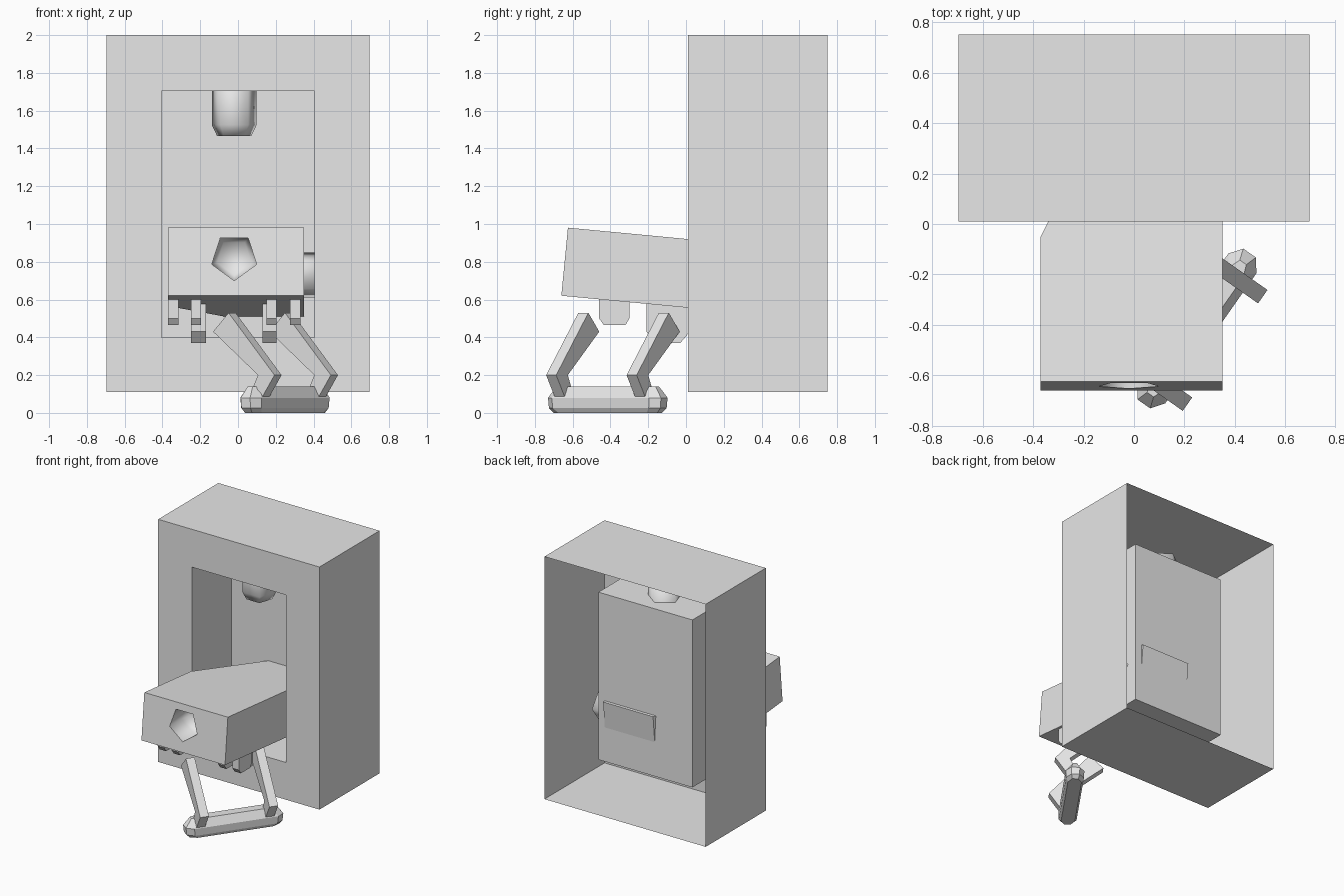
import bpy, bmesh, math
from mathutils import Vector

if "Cube" in bpy.data.objects:
    bpy.data.objects.remove(bpy.data.objects["Cube"])

grey = bpy.data.materials.new("light grey")
grey.diffuse_color = (0.8, 0.8, 0.8, 1)
grey.use_nodes = True
grey.node_tree.nodes["Principled BSDF"].inputs["Base Color"].default_value = grey.diffuse_color


def make(name, verts, faces, smooth=False, fix=True):
    bm = bmesh.new()
    vs = [bm.verts.new(v) for v in verts]
    for f in faces:
        bm.faces.new([vs[i] for i in f]).smooth = smooth
    if fix:
        bmesh.ops.recalc_face_normals(bm, faces=bm.faces)
    me = bpy.data.meshes.new(name)
    bm.to_mesh(me)
    bm.free()
    me.materials.append(grey)
    ob = bpy.data.objects.new(name, me)
    bpy.context.collection.objects.link(ob)
    return ob


def loft(name, rings, smooth=False):
    """Closed solid through rings of equal length."""
    n = len(rings[0])
    verts = [v for r in rings for v in r]
    faces = [list(range(n)), list(range(len(verts) - n, len(verts)))]
    for k in range(len(rings) - 1):
        for i in range(n):
            j = (i + 1) % n
            faces.append([k*n + i, k*n + j, (k+1)*n + j, (k+1)*n + i])
    return make(name, verts, faces, smooth)


# Cabinet: thin shell, open at the back, with a recess in the front
def rect(w, z0, z1, y):
    return [(-w, y, z0), (w, y, z0), (w, y, z1), (-w, y, z1)]


rings = [rect(0.695, 0.11, 2.0, 0.75), rect(0.695, 0.11, 2.0, 0.01),
         rect(0.405, 0.40, 1.705, 0.01), rect(0.405, 0.40, 1.705, 0.50)]
faces = [[12, 13, 14, 15]]
for k in range(3):
    for i in range(4):
        j = (i + 1) % 4
        faces.append([4*k + j, 4*k + i, 4*k + 4 + i, 4*k + 4 + j])
make("cabinet", [v for r in rings for v in r], faces, fix=False)


# Five-sided smooth knobs, tip towards local -z
def knob(name, loc, rot, top, tip):
    def ring(r, z):
        return [(r*math.cos(math.radians(90 + 72*k)),
                 r*math.sin(math.radians(90 + 72*k)), z) for k in range(5)]
    ob = loft(name, [ring(0.125, top), ring(0.125, tip + 0.06), ring(0.095, tip)], True)
    ob.location = loc
    ob.rotation_euler = [math.radians(a) for a in rot]
    return ob


knob("ceiling_knob", (-0.02, 0.29, 1.70), (0, 0, 0), 0.12, -0.235)
knob("wall_knob", (0.40, 0.29, 0.73), (0, 90, 0), 0.12, -0.235)

# Head: tilted block, tapered on one side towards the back
outline = [(-0.37, -0.625), (0.35, -0.625), (0.35, 0.52), (-0.08, 0.52), (-0.37, -0.05)]
top = [(x, y, 0.921 - 0.095*y) for x, y in outline]
bottom = [(x, y - 0.035, z - 0.36) for x, y, z in top]
head = loft("head", [bottom, top])

# Five-sided socket sunk into the front of the head
cutter = knob("socket_cutter", (-0.02, -0.64, 0.825), (90, 180, 0), 0.2, -0.20)
cutter.hide_render = True
cutter.hide_viewport = True
cutter.display_type = 'WIRE'
cut = head.modifiers.new("socket", 'BOOLEAN')
cut.operation = 'DIFFERENCE'
cut.solver = 'EXACT'
cut.object = cutter

# Pegs under the head
front_peg = [(-0.46, 0.63), (-0.46, 0.50), (-0.435, 0.465),
             (-0.32, 0.465), (-0.30, 0.50), (-0.30, 0.61)]
rear_peg = [(-0.21, 0.60), (-0.21, 0.43), (-0.16, 0.37),
            (-0.03, 0.37), (0.02, 0.43), (0.02, 0.58)]
for name, prof, spans in (
        ("front_peg", front_peg, ((-0.37, -0.315), (-0.25, -0.195), (0.15, 0.205), (0.275, 0.33))),
        ("rear_peg", rear_peg, ((-0.25, -0.17), (0.13, 0.205)))):
    for a, b in spans:
        loft(name, [[(x, y, z) for y, z in prof] for x in (a, b)])

# Legs and foot share a frame turned about z: u across the foot, d along it
u = Vector((0.819, -0.574, 0))
d = Vector((0.574, 0.819, 0))
hip = Vector((-0.05, -0.57, 0))


def local(a, b, z):
    return hip + u*a + d*b + Vector((0, 0, z))


leg = [(0, 0.53), (0.297, 0.20), (0.215, 0.08), (0.13, 0.08), (0.19, 0.20), (-0.10, 0.43)]
for name, t in (("front_leg", 0), ("rear_leg", 0.52)):
    loft(name, [[local(a, b, z) for a, z in leg] for b in (t, t + 0.065)])


# Foot: long bar with chamfered ends and edges
def foot_ring(w, l, z):
    pts = [(w, l - 0.05), (w*0.45, l), (-w*0.45, l), (-w, l - 0.05)]
    pts += [(-a, -b) for a, b in pts]
    return [local(0.155 + a, 0.299 + b, z) for a, b in pts]


loft("foot", [foot_ring(0.05, 0.335, 0.0), foot_ring(0.065, 0.36, 0.025),
              foot_ring(0.068, 0.365, 0.08), foot_ring(0.035, 0.32, 0.14)])
